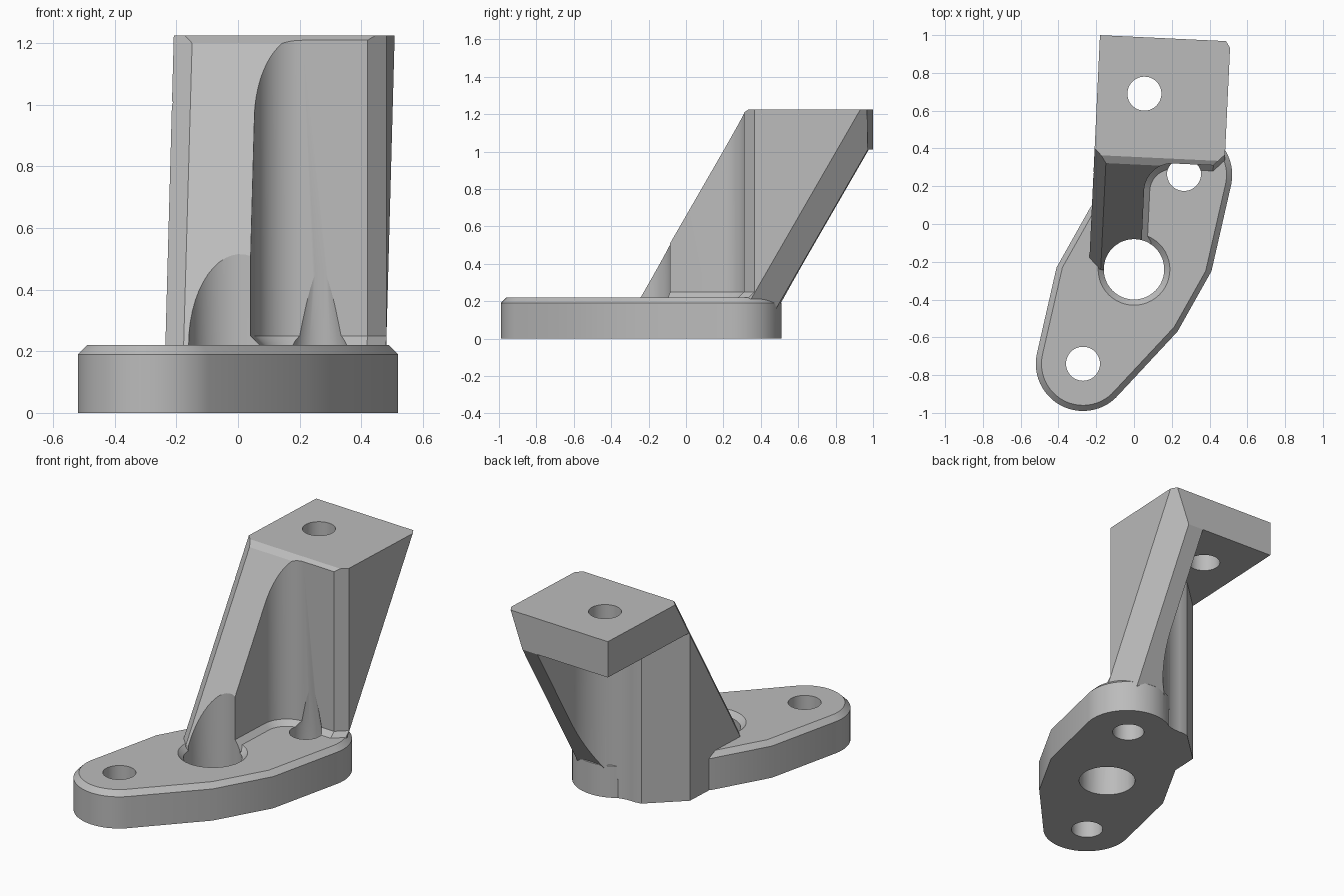
import bpy, bmesh
from math import cos, sin, radians
from mathutils import Matrix, Vector

if "Cube" in bpy.data.objects:
    bpy.data.objects.remove(bpy.data.objects["Cube"])

TURN = Matrix.Rotation(radians(-2.7), 4, "Z")   # the pillar is turned slightly on its base

metal = bpy.data.materials.new("light grey metal")
metal.use_nodes = True
metal.diffuse_color = (0.5, 0.5, 0.5, 1)
metal.node_tree.nodes["Principled BSDF"].inputs["Base Color"].default_value = (0.5, 0.5, 0.5, 1)


def arc(cx, cy, r, a0, a1, n=24):
    angles = [radians(a0 + (a1 - a0) * i / n) for i in range(n + 1)]
    return [(cx + r * cos(a), cy + r * sin(a)) for a in angles]


def circle(cx, cy, r):
    return arc(cx, cy, r, 0, 360, 48)[:-1]


def finish(name, bm):
    bmesh.ops.recalc_face_normals(bm, faces=bm.faces)
    mesh = bpy.data.meshes.new(name)
    bm.to_mesh(mesh)
    bm.free()
    mesh.materials.append(metal)
    obj = bpy.data.objects.new(name, mesh)
    bpy.context.collection.objects.link(obj)
    return obj


def loft(name, sections, matrix=Matrix()):
    """Solid through outlines of equal point count, each at its own height."""
    bm = bmesh.new()
    rings = [[bm.verts.new((x, y, z)) for x, y in pts] for pts, z in sections]
    n = len(rings[0])
    for low, high in zip(rings, rings[1:]):
        for i in range(n):
            j = (i + 1) % n
            bm.faces.new((low[i], low[j], high[j], high[i]))
    bm.faces.new(rings[0][::-1])
    bm.faces.new(rings[-1])
    bm.transform(matrix)
    return finish(name, bm)


def combine(obj, other, operation="DIFFERENCE"):
    mod = obj.modifiers.new("combine", "BOOLEAN")
    mod.operation, mod.solver, mod.object = operation, "EXACT", other
    bpy.context.view_layer.objects.active = obj
    bpy.ops.object.modifier_apply(modifier=mod.name)
    bpy.data.objects.remove(other)


# Base plate: two round lobes, point-symmetric about the central bore
def base_outline(inset):
    k = 1 - inset / 0.4
    half = arc(-0.27, -0.5, 0.25 - inset, 168, 314) + [(0.23 * k, -0.33 * k), (0.41 * k, -0.01 * k)]
    return [(x, y - 0.24) for x, y in half + [(-x, -y) for x, y in half]]


base = loft("base_plate", [(base_outline(0), 0), (base_outline(0), 0.19), (base_outline(0.03), 0.22)])
countersink = loft("countersink", [(circle(0, -0.24, 0.15), 0.18), (circle(0, -0.24, 0.20), 0.23)])
combine(base, countersink)

# Pillar: leaning side profile pushed across its width
profile = [(-0.25, 0), (-0.25, 0.22), (0.315, 1.2), (0.355, 1.225),
           (0.99, 1.225), (0.99, 1.01), (0.47, 0.11), (0.47, 0)]
bm = bmesh.new()
face = bm.faces.new([bm.verts.new((-0.227, v, z)) for v, z in profile])
push = bmesh.ops.extrude_face_region(bm, geom=[face])["geom"]
bmesh.ops.translate(bm, vec=(0.691, 0, 0), verts=[g for g in push if isinstance(g, bmesh.types.BMVert)])
bmesh.ops.recalc_face_normals(bm, faces=bm.faces)

# Chamfers running up the front left and rear right leaning edges
lean = Vector((0, 0.5, 0.866))
for point, across in [((-0.227, 0.376, 1.2), (0.062, -0.06, 0)),
                      ((0.464, 0.955, 1.225), (-0.104, 0.159, 0))]:
    cut = bmesh.ops.bisect_plane(bm, geom=bm.verts[:] + bm.edges[:] + bm.faces[:], dist=1e-5,
                                 plane_co=point, plane_no=Vector(across).cross(lean), clear_outer=True)
    rim = [g for g in cut["geom_cut"] if isinstance(g, bmesh.types.BMEdge)]
    bmesh.ops.contextual_create(bm, geom=rim)
bm.transform(TURN)
pillar = finish("pillar", bm)


# Front pocket, opening to the front and side, with a sloped foot
def front_pocket(o):
    return ([(0.045 + o, -0.7)] + arc(0.195, 0.18, 0.15 - o, 180, 90)
            + [(0.405, 0.33 - o), (1, 0.925 - o), (1, -0.7)])


combine(pillar, loft("front_pocket", [(front_pocket(0.05), -0.1), (front_pocket(0.05), 0.2),
                                      (front_pocket(0), 0.25), (front_pocket(0), 2)], TURN))

# Rear pocket under the top pad, rounded about the pad's hole
rear = [(-0.26, 0.225), (-0.04, 0.45)] + arc(0.023, 0.692, 0.235, -95, 0) + [(0.258, 1.3), (-0.6, 1.3), (-0.6, 0.225)]
combine(pillar, loft("rear_pocket", [(rear, -0.1), (rear, 1.01)], TURN))

# Join, then drill the holes through everything
combine(base, pillar, "UNION")
drills = [
    [(circle(0, -0.24, 0.16), -0.1), (circle(0, -0.24, 0.16), 1.5)],
    [(circle(-0.27, -0.74, 0.09), -0.1), (circle(-0.27, -0.74, 0.09), 0.5)],
    [(circle(0.265, 0.265, 0.09), -0.1), (circle(0.265, 0.265, 0.09), 0.22), (circle(0.265, 0.265, 0.01), 0.75)],
    [(circle(0.055, 0.69, 0.09), 0.9), (circle(0.055, 0.69, 0.09), 1.5)],
]
for sections in drills:
    combine(base, loft("drill", sections))

base.name = "mounting_bracket"
bpy.ops.object.select_all(action="DESELECT")
base.select_set(True)
bpy.context.view_layer.objects.active = base
bpy.ops.object.shade_smooth_by_angle(angle=radians(20))
